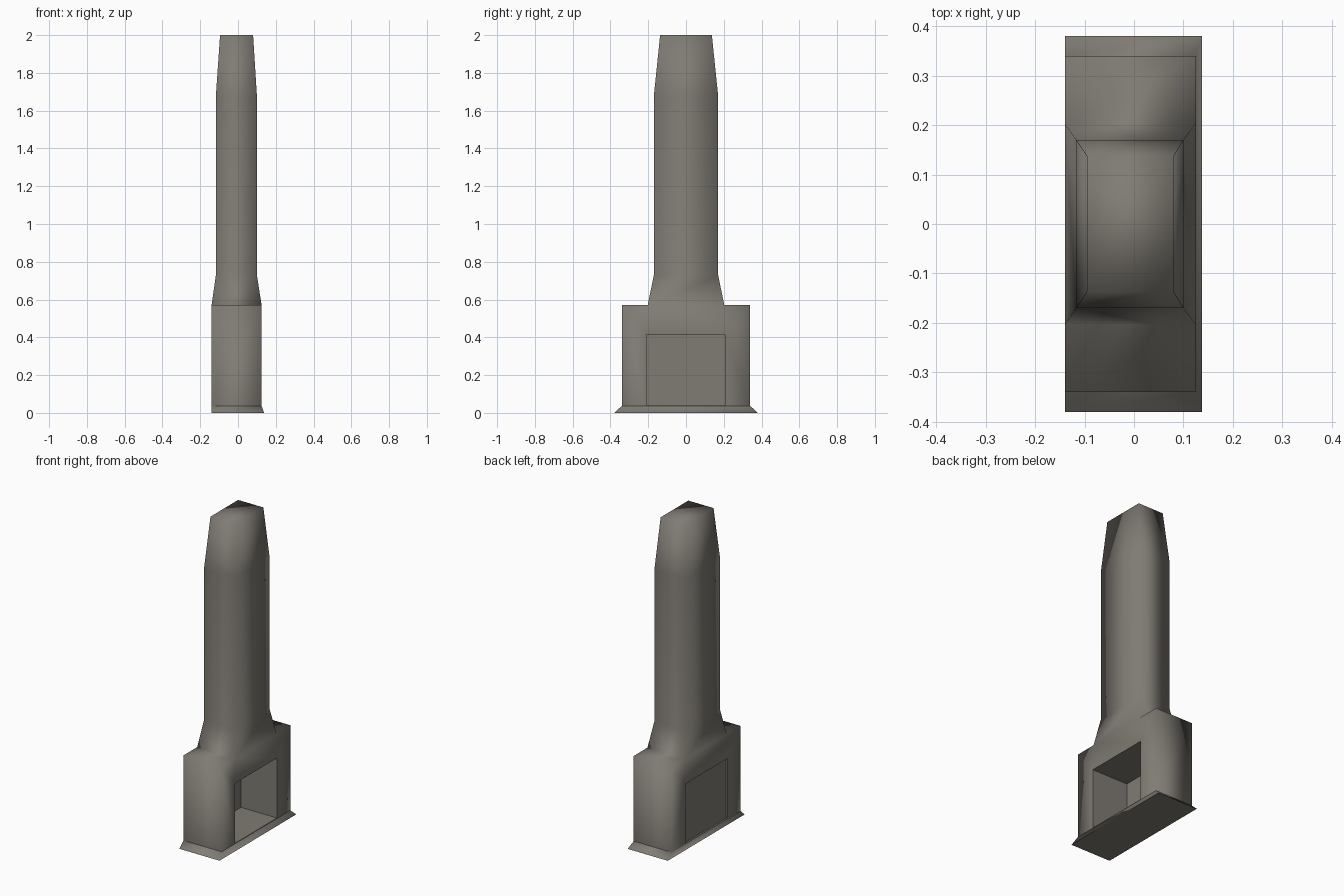
import bpy, bmesh

if "Cube" in bpy.data.objects:
    bpy.data.objects.remove(bpy.data.objects["Cube"])

stone = bpy.data.materials.new("warm grey stone")
stone.diffuse_color = (0.215, 0.20, 0.175, 1)
stone.use_nodes = True
stone.node_tree.nodes["Principled BSDF"].inputs["Base Color"].default_value = stone.diffuse_color

BACK, FRONT = -0.14, 0.125          # wall planes of the fireplace body
HOLE = [(-0.21, 0.04), (0.207, 0.04), (0.207, 0.415), (-0.21, 0.415)]


def finish(bm, name, flip=False, smooth=True):
    bmesh.ops.recalc_face_normals(bm, faces=bm.faces)
    if flip:
        bmesh.ops.reverse_faces(bm, faces=bm.faces)
    for f in bm.faces:
        f.smooth = smooth
    mesh = bpy.data.meshes.new(name)
    bm.to_mesh(mesh)
    bm.free()
    mesh.materials.append(stone)
    ob = bpy.data.objects.new(name, mesh)
    bpy.context.collection.objects.link(ob)
    return ob


def ring(bm, z, x0, x1, y):
    return [bm.verts.new(p) for p in
            ((x0, -y, z), (x1, -y, z), (x1, y, z), (x0, y, z))]


def loft(bm, a, b):
    return [bm.faces.new((a[i], a[(i + 1) % 4], b[(i + 1) % 4], b[i])) for i in range(4)]


# Masonry: flared foot, wide body, sloping shoulder and tapered stack
bm = bmesh.new()
base = ring(bm, 0.0, BACK, 0.138, 0.38)
foot = ring(bm, 0.037, BACK, FRONT, 0.34)
body = ring(bm, 0.57, BACK, FRONT, 0.34)
shoulder = ring(bm, 0.57, BACK, FRONT, 0.203)
shaft = ring(bm, 0.73, -0.117, 0.10, 0.17)
neck = ring(bm, 1.68, -0.117, 0.10, 0.17)
top = ring(bm, 2.0, -0.095, 0.08, 0.137)
for a, b in ((base, foot), (shoulder, shaft), (shaft, neck), (neck, top)):
    loft(bm, a, b)
bm.faces.new(base[::-1])
bm.faces.new(top)

# Short end walls and the ledges above them
for i, j in ((0, 1), (2, 3)):
    bm.faces.new((foot[i], foot[j], body[j], body[i]))
    bm.faces.new((body[i], body[j], shoulder[j], shoulder[i]))

# Front and back walls framed around the fire opening
for x, l, r in ((FRONT, 1, 2), (BACK, 0, 3)):
    h = [bm.verts.new((x, y, z)) for y, z in HOLE]
    bm.faces.new((foot[l], foot[r], h[1], h[0]))
    bm.faces.new((foot[r], body[r], h[2], h[1]))
    bm.faces.new((body[r], shoulder[r], shoulder[l], body[l], h[3], h[2]))
    bm.faces.new((body[l], foot[l], h[0], h[3]))

# Keep the foot's lower and upper edges crisp
for loop in (base, foot):
    for i in range(4):
        e = bm.edges.get((loop[i], loop[(i + 1) % 4]))
        if e:
            e.smooth = False
finish(bm, "chimney_masonry")

# Lining of the fire opening, running through the body
bm = bmesh.new()
near = [bm.verts.new((FRONT, y, z)) for y, z in HOLE]
far = [bm.verts.new((BACK, y, z)) for y, z in HOLE]
loft(bm, near, far)
finish(bm, "firebox_lining", flip=True, smooth=False)

# Thin back plate closing the firebox
bm = bmesh.new()
inner = [bm.verts.new((-0.124, y, z)) for y, z in HOLE]
outer = [bm.verts.new((-0.13, y, z)) for y, z in HOLE]
loft(bm, inner, outer)
bm.faces.new(inner)
bm.faces.new(outer[::-1])
finish(bm, "firebox_back", smooth=False)
